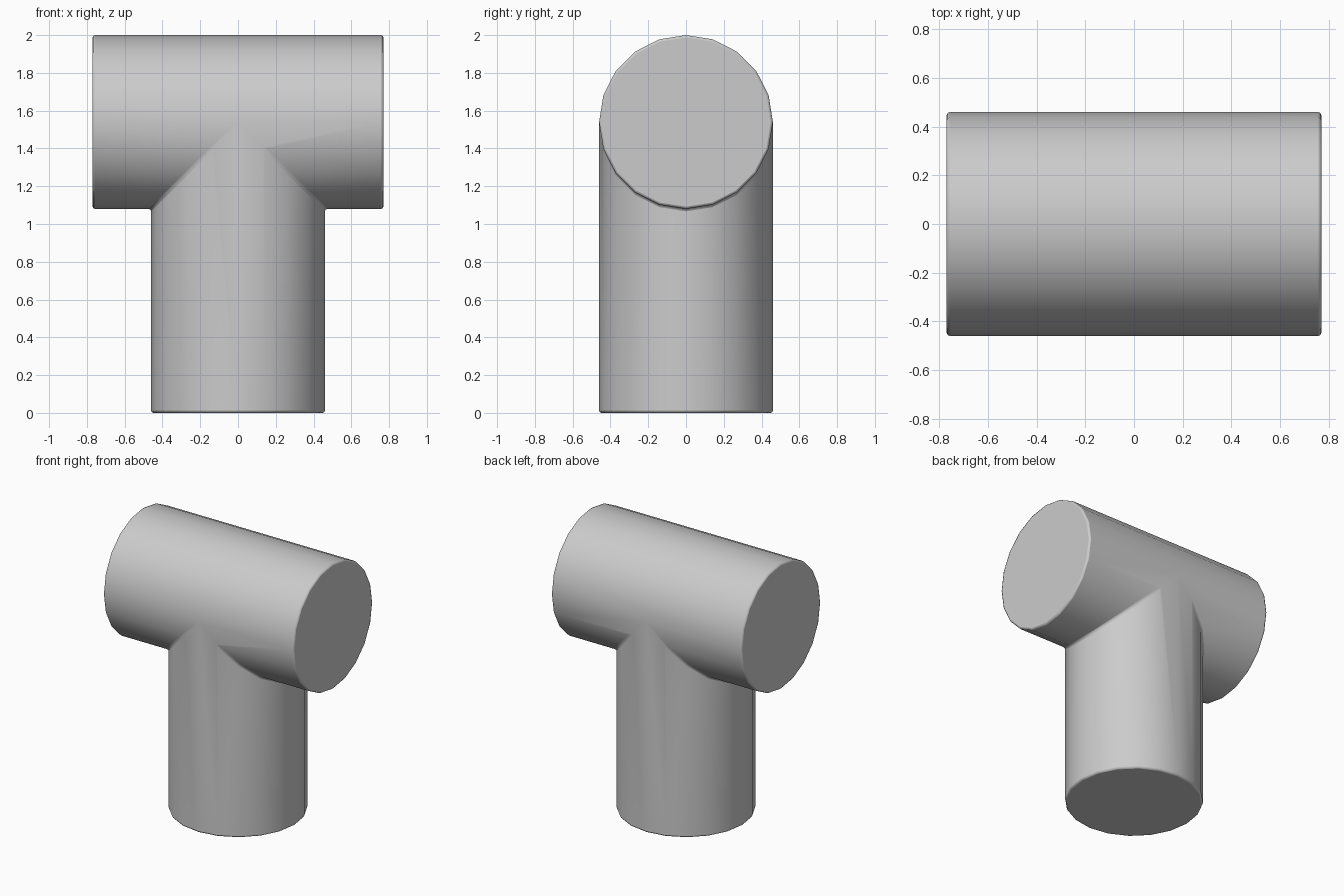
import bpy, bmesh
from math import sin, cos, pi

if "Cube" in bpy.data.objects:
    bpy.data.objects.remove(bpy.data.objects["Cube"])

N, R, HALF, CZ = 20, 0.46, 0.77, 1.54   # sides, radius, half length, crossbar axis height
bm = bmesh.new()

def ring(f):
    return [bm.verts.new(f(cos(2 * pi * k / N), sin(2 * pi * k / N))) for k in range(N)]

# Upright leg, its top mitred to meet the equal-radius crossbar
base = ring(lambda c, s: (R * c, R * s, 0))
seam = ring(lambda c, s: (R * c, R * s, CZ - R * abs(c)))
bm.faces.new(base[::-1])
for k in range(N):
    j = (k + 1) % N
    bm.faces.new((base[k], base[j], seam[j], seam[k]))

# Crossbar end caps
left = ring(lambda c, s: (-HALF, R * s, CZ + R * c))
right = ring(lambda c, s: (HALF, R * s, CZ + R * c))
bm.faces.new(left)
bm.faces.new(right[::-1])

# Crossbar walls: full length above, split at the seam below
q = N // 4
for k in range(N):
    j = (k + 1) % N
    if q <= k < 3 * q:
        # seam index with the same y: right side = N/2 - k, left side = k
        bm.faces.new((right[k], right[j], seam[(N // 2 - j) % N], seam[(N // 2 - k) % N]))
        bm.faces.new((left[k], left[j], seam[j], seam[k]))
    else:
        loop = [left[k], left[j], right[j], right[k]]
        if j == q:
            loop.insert(2, seam[q])
        if k == 3 * q:
            loop.append(seam[3 * q])
        bm.faces.new(loop)

# The seam index runs from +x at 0, so weld the matching lower side order
bmesh.ops.recalc_face_normals(bm, faces=bm.faces[:])
mesh = bpy.data.meshes.new("tee_pipe")
bm.to_mesh(mesh)
bm.free()
obj = bpy.data.objects.new("tee_pipe", mesh)
bpy.context.collection.objects.link(obj)

# Small softened rims and seam
bev = obj.modifiers.new("Bevel", 'BEVEL')
bev.width, bev.segments = 0.012, 2
bev.limit_method, bev.angle_limit = 'ANGLE', 0.6

bpy.context.view_layer.objects.active = obj
obj.select_set(True)
bpy.ops.object.shade_smooth_by_angle(angle=0.6)
